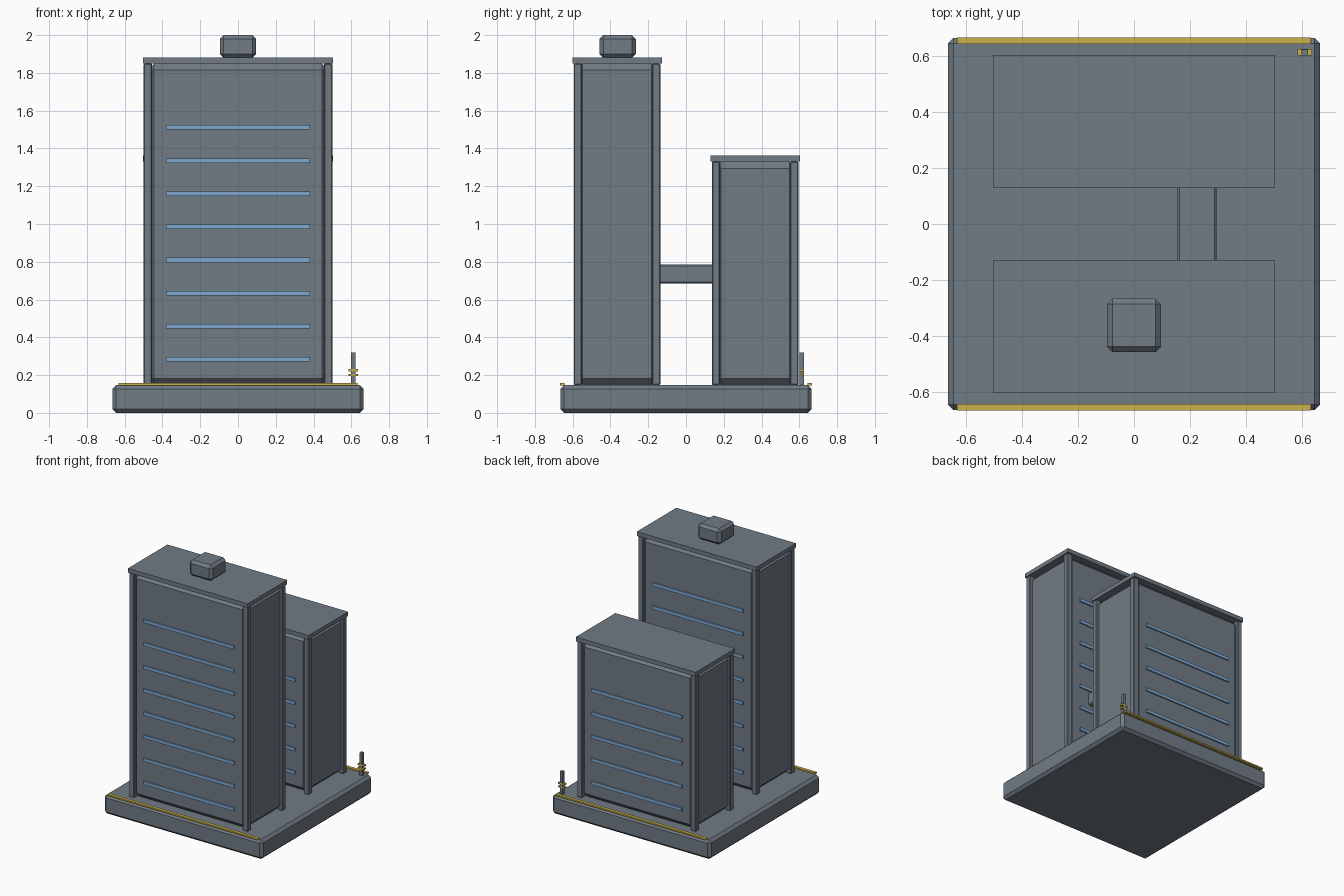
import bpy, bmesh

if "Cube" in bpy.data.objects:
    bpy.data.objects.remove(bpy.data.objects["Cube"])

def mat(name, rgb):
    m = bpy.data.materials.new(name)
    m.diffuse_color = (*rgb, 1)
    m.use_nodes = True
    m.node_tree.nodes["Principled BSDF"].inputs["Base Color"].default_value = m.diffuse_color
    return m

GREY = mat("slate grey", (0.165, 0.198, 0.235))
BLUE = mat("window blue", (0.215, 0.39, 0.63))
YELLOW = mat("safety yellow", (0.60, 0.44, 0.07))

def box(name, x, y, z, m, bevel=0.0):
    """Flat-shaded box from (min, max) ranges, with optional chamfered edges."""
    bm = bmesh.new()
    bmesh.ops.create_cube(bm, size=1)
    for v in bm.verts:
        for i, (lo, hi) in enumerate((x, y, z)):
            v.co[i] = lo if v.co[i] < 0 else hi
    if bevel:
        bmesh.ops.bevel(bm, geom=bm.edges[:], offset=bevel, segments=1,
                        profile=0.5, affect='EDGES')
    bmesh.ops.recalc_face_normals(bm, faces=bm.faces[:])
    me = bpy.data.meshes.new(name)
    bm.to_mesh(me)
    bm.free()
    me.materials.append(m)
    ob = bpy.data.objects.new(name, me)
    bpy.context.collection.objects.link(ob)
    return ob

def around(c, half):
    return (c - half, c + half)

BASE = 0.147

# plinth with yellow edge strips
box("plinth", (-0.665, 0.665), (-0.665, 0.665), (0, BASE), GREY, 0.02)
for s, side in ((-1, "front"), (1, "back")):
    box(side + "_edge_strip", (-0.632, 0.632), around(s * 0.654, 0.012),
        (BASE - 0.001, BASE + 0.01), YELLOW)

def tower(name, cy, top, floors):
    # chamfered body and overhanging roof slab
    box(name + "_body", (-0.48, 0.48), around(cy, 0.218), (BASE, top), GREY, 0.036)
    box(name + "_roof", (-0.503, 0.503), around(cy, 0.237), (top, top + 0.032), GREY)
    # corner columns
    for sx in (-1, 1):
        for sy in (-1, 1):
            box(name + "_column", around(sx * 0.477, 0.022),
                around(cy + sy * 0.207, 0.022), (BASE, top), GREY, 0.005)
    # window bands on front and back
    for sy in (-1, 1):
        for i in range(floors):
            box(name + "_window_band", (-0.38, 0.38), around(cy + sy * 0.22, 0.008),
                around(0.283 + i * 0.1755, 0.012), BLUE)

tower("tall_tower", -0.365, 1.85, 8)
tower("short_tower", 0.366, 1.33, 5)

# sky bridge between the towers
box("sky_bridge", (0.155, 0.295), (-0.16, 0.16), (0.685, 0.785), GREY, 0.007)

# rooftop unit
box("roof_unit", (-0.096, 0.096), around(-0.362, 0.096), (1.88, 2.0), GREY, 0.02)

# corner post with yellow crossbars
box("post", around(0.61, 0.011), around(0.613, 0.011), (BASE - 0.005, 0.32), GREY)
for z in (0.2, 0.226):
    box("post_crossbar", around(0.61, 0.026), around(0.613, 0.0115),
        around(z, 0.006), YELLOW)
